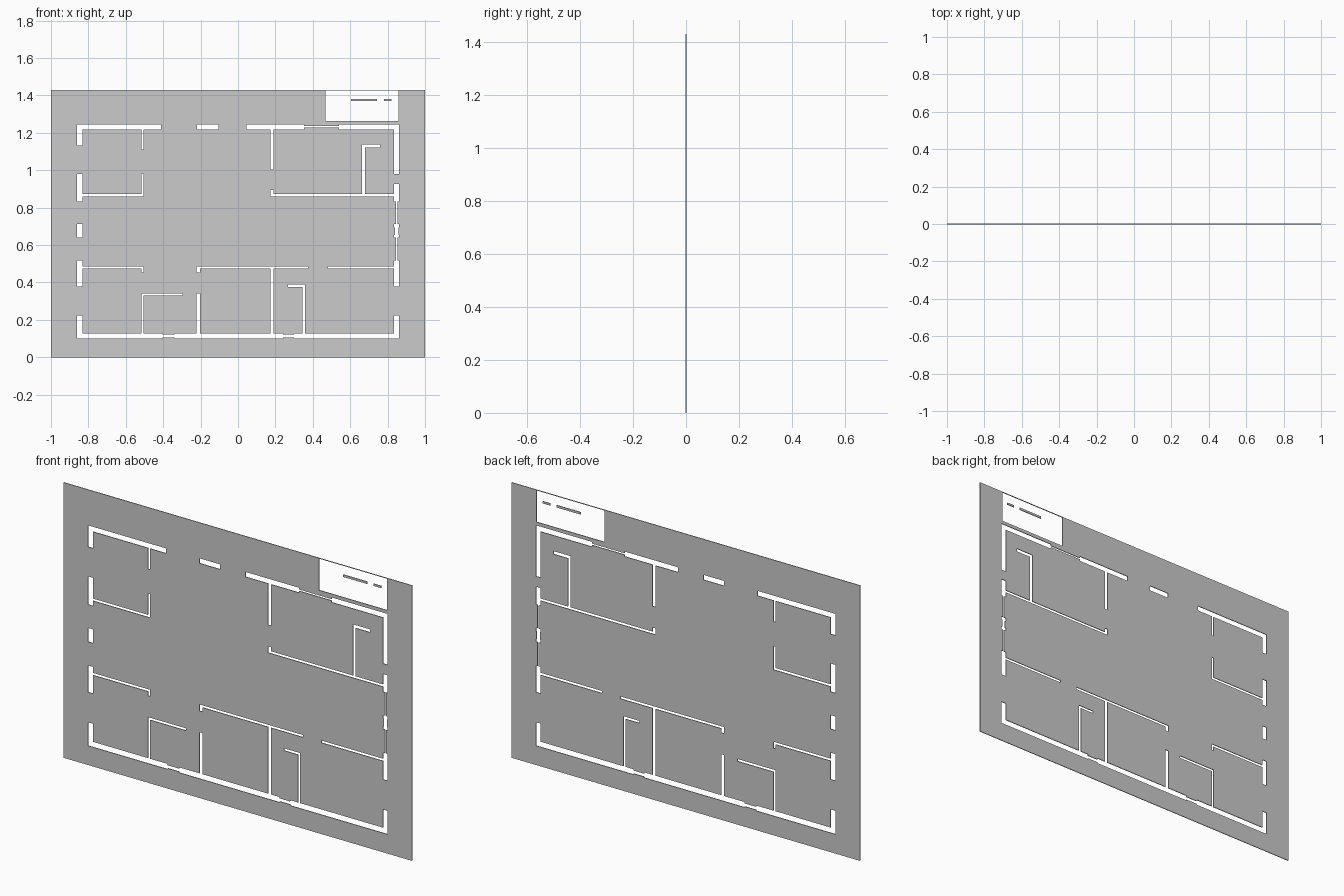
import bpy, bmesh

T = 0.004            # plate thickness
W, H = 1.0, 1.43     # half width, height
holes = []


def cut(x0, x1, z0, z1):
    holes.append((x0, x1, z0, z1))


# Outer wall slots, left and right
for x0, x1 in ((-0.86, -0.832), (0.834, 0.861)):
    cut(x0, x1, 0.378, 0.517)
    cut(x0, x1, 0.10, 0.222)
cut(-0.86, -0.832, 1.133, 1.245)
cut(-0.86, -0.832, 0.833, 0.98)
cut(-0.86, -0.832, 0.64, 0.712)
cut(0.834, 0.861, 0.98, 1.245)
cut(0.834, 0.861, 0.833, 0.926)

# Right window slots and their post
cut(0.845, 0.852, 0.517, 0.833)
cut(0.834, 0.861, 0.64, 0.655)
cut(0.839, 0.857, 0.655, 0.695)
cut(0.834, 0.861, 0.695, 0.712)

# Top and bottom outer wall slots with narrow windows
for x0, x1 in ((-0.86, -0.413), (-0.22, -0.103), (0.045, 0.352), (0.54, 0.861)):
    cut(x0, x1, 1.219, 1.245)
cut(0.352, 0.54, 1.228, 1.236)
for x0, x1 in ((-0.86, -0.403), (-0.339, 0.24), (0.299, 0.861)):
    cut(x0, x1, 0.10, 0.128)
for x0, x1 in ((-0.403, -0.339), (0.24, 0.299)):
    cut(x0, x1, 0.105, 0.121)

# Upright room walls: x range, z range
for w in ((-0.516, -0.504, 1.11, 1.219), (-0.516, -0.504, 0.86, 0.983),
          (-0.516, -0.504, 0.452, 0.486), (-0.516, -0.504, 0.128, 0.341),
          (-0.221, -0.204, 0.128, 0.341), (-0.221, -0.204, 0.452, 0.486),
          (0.175, 0.191, 0.128, 0.486), (0.346, 0.358, 0.128, 0.388),
          (0.175, 0.191, 1.004, 1.219), (0.175, 0.191, 0.86, 0.893),
          (0.662, 0.678, 0.86, 1.138)):
    cut(*w)

# Level room walls
for x0, x1, z0, z1 in ((-0.832, -0.504, 0.86, 0.872), (-0.832, -0.504, 0.474, 0.486),
                       (-0.516, -0.296, 0.329, 0.341), (-0.221, 0.375, 0.474, 0.486),
                       (0.48, 0.834, 0.474, 0.486), (0.267, 0.358, 0.376, 0.388),
                       (0.175, 0.834, 0.86, 0.872), (0.662, 0.76, 1.122, 1.138)):
    cut(x0, x1, z0, z1)

# Corner window
cut(0.467, 0.857, 1.263, 1.427)


def plate(name, x0, x1, z0, z1, holes=()):
    """Thin upright sheet with rectangular openings."""
    xs = sorted({x0, x1} | {v for h in holes for v in h[:2]})
    zs = sorted({z0, z1} | {v for h in holes for v in h[2:]})
    bm = bmesh.new()
    grid = [[bm.verts.new((x, -T / 2, z)) for z in zs] for x in xs]
    for i in range(len(xs) - 1):
        for j in range(len(zs) - 1):
            cx, cz = (xs[i] + xs[i + 1]) / 2, (zs[j] + zs[j + 1]) / 2
            if any(a < cx < b and c < cz < d for a, b, c, d in holes):
                continue
            bm.faces.new((grid[i][j], grid[i + 1][j],
                          grid[i + 1][j + 1], grid[i][j + 1]))
    bmesh.ops.delete(bm, geom=[v for v in bm.verts if not v.link_faces], context='VERTS')
    ext = bmesh.ops.extrude_face_region(bm, geom=bm.faces[:], use_keep_orig=True)
    for v in ext['geom']:
        if isinstance(v, bmesh.types.BMVert):
            v.co.y = T / 2
    bmesh.ops.recalc_face_normals(bm, faces=bm.faces[:])
    me = bpy.data.meshes.new(name)
    bm.to_mesh(me)
    bm.free()
    ob = bpy.data.objects.new(name, me)
    bpy.context.collection.objects.link(ob)


plate("floor_plan_plate", -W, W, 0, H, holes)

# Small loose bars in the corner window
plate("key_bar_long", 0.604, 0.743, 1.369, 1.381)
plate("key_bar_short", 0.78, 0.822, 1.369, 1.38)
